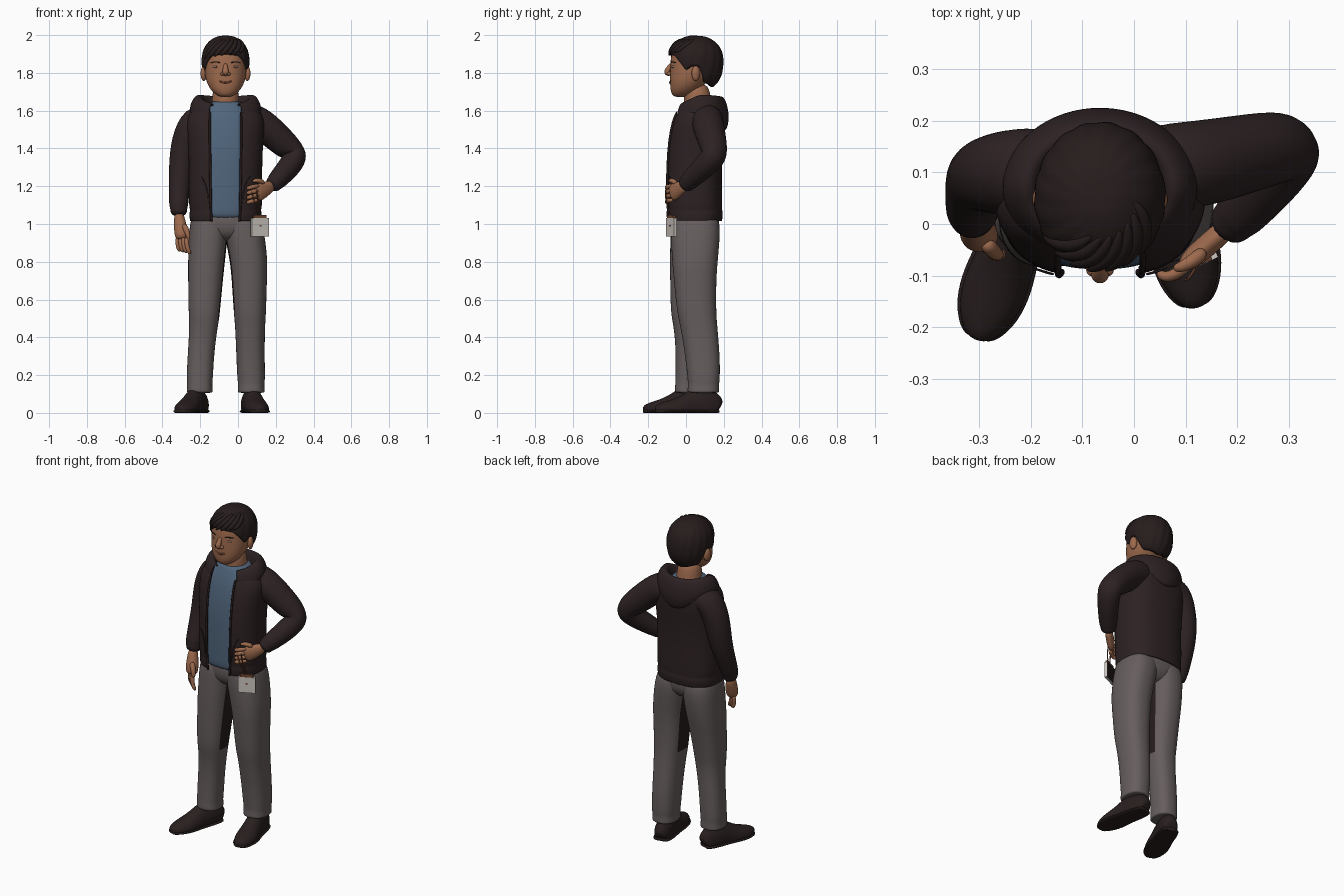
import bpy, bmesh, math
from mathutils import Vector, Matrix

CX = -0.066  # body centre line


def material(name, r, g, b):
    m = bpy.data.materials.new(name)
    m.diffuse_color = (r, g, b, 1)
    return m


SKIN = material("skin", 0.34, 0.145, 0.075)
HAIR = material("dark hair", 0.020, 0.012, 0.012)
JACKET = material("dark jacket", 0.026, 0.0155, 0.0165)
SHIRT = material("blue shirt", 0.08, 0.13, 0.20)
PANTS = material("grey trousers", 0.135, 0.112, 0.112)
SHOES = material("dark leather", 0.022, 0.0135, 0.0135)
CARD = material("pale card", 0.60, 0.56, 0.52)
STRAP = material("brown strap", 0.16, 0.06, 0.03)
WHITE = material("eye white", 0.40, 0.30, 0.25)
LIPS = material("lips", 0.25, 0.085, 0.05)


def finish(name, bm, mat):
    bmesh.ops.recalc_face_normals(bm, faces=bm.faces[:])
    for f in bm.faces:
        f.smooth = True
    me = bpy.data.meshes.new(name)
    bm.to_mesh(me)
    bm.free()
    me.materials.append(mat)
    ob = bpy.data.objects.new(name, me)
    bpy.context.collection.objects.link(ob)
    return ob


def sheet(name, rows, mat, closed=True, caps=True, sub=2, thick=0):
    """Joins rows of points into a surface."""
    bm = bmesh.new()
    vs = [[bm.verts.new(p) for p in row] for row in rows]
    n = len(rows[0])
    for a, b in zip(vs, vs[1:]):
        for i in range(n if closed else n - 1):
            j = (i + 1) % n
            bm.faces.new((a[i], a[j], b[j], b[i]))
    if closed and caps:
        bm.faces.new(vs[0])
        bm.faces.new(vs[-1])
    ob = finish(name, bm, mat)
    if thick:
        ob.modifiers.new("thickness", "SOLIDIFY").thickness = thick
    if sub:
        s = ob.modifiers.new("smooth", "SUBSURF")
        s.levels = s.render_levels = sub
    return ob


def loft(name, rings, mat, p=2.3, n=28, **kw):
    """Horizontal rings: z, centre x, half width, front y, back y, optional front gap."""
    rows = []
    for z, cx, rx, yf, yb, *gap in rings:
        cy, ry, row = (yf + yb) / 2, (yb - yf) / 2, []
        a0 = math.asin((gap[0] / rx) ** (p / 2)) if gap else 0
        for i in range(n):
            a = a0 + (2 * math.pi - 2 * a0) * i / (n - 1 if gap else n)
            s, c = math.sin(a), math.cos(a)
            row.append((cx + rx * math.copysign(abs(s) ** (2 / p), s),
                        cy - ry * math.copysign(abs(c) ** (2 / p), c), z))
        rows.append(row)
    return sheet(name, rows, mat, closed=len(rings[0]) == 5, **kw)


def tube(name, path, radii, mat, n=12, floor=None, sub=2):
    """Tapered tube; a radius may be a (side, up) pair."""
    pts = [Vector(q) for q in path]
    rows, side = [], None
    for i, q in enumerate(pts):
        t = (pts[min(i + 1, len(pts) - 1)] - pts[max(i - 1, 0)]).normalized()
        if side is None:
            side = t.cross(Vector((0, 0, 1)) if abs(t.z) < 0.7 else Vector((0, 1, 0)))
        side = (side - t * side.dot(t)).normalized()
        up = side.cross(t)
        r = radii[i] if isinstance(radii[i], tuple) else (radii[i], radii[i])
        row = [q + side * r[0] * math.cos(k * math.tau / n) + up * r[1] * math.sin(k * math.tau / n)
               for k in range(n)]
        if floor is not None:
            row = [Vector((v.x, v.y, max(v.z, floor))) for v in row]
        rows.append(row)
    return sheet(name, rows, mat, sub=sub)


def ball(name, loc, size, mat, rot=0.0):
    bm = bmesh.new()
    bmesh.ops.create_uvsphere(bm, u_segments=20, v_segments=12, radius=1)
    bm.transform(Matrix.Translation(loc) @ Matrix.Rotation(rot, 4, "Z") @ Matrix.Diagonal((*size, 1)))
    return finish(name, bm, mat)


# Head, neck and face
loft("head", [(1.672, CX, .025, -.055, 0), (1.682, CX, .050, -.074, .03), (1.71, CX, .080, -.083, .07),
              (1.75, CX, .101, -.085, .11), (1.79, CX, .110, -.085, .15), (1.84, CX, .113, -.084, .17),
              (1.90, CX, .11, -.08, .175), (1.95, CX, .09, -.055, .15), (1.98, CX, .05, 0, .1)], SKIN, p=2.2)
tube("neck", [(CX, .075, 1.56), (CX, .06, 1.64), (CX, .055, 1.75)], [.085, .072, .07], SKIN, n=16)
tube("nose", [(CX, -.075, 1.85), (CX, -.092, 1.825), (CX, -.105, 1.803), (CX, -.085, 1.785)],
     [.009, .014, .02, .01], SKIN)
tube("mouth", [(CX - .048, -.066, 1.766), (CX - .024, -.083, 1.752), (CX, -.088, 1.748),
               (CX + .024, -.083, 1.752), (CX + .048, -.066, 1.766)], [.002, .005, .006, .005, .002], LIPS, n=8)
for s, side in ((-1, "right"), (1, "left")):
    ball(side + "_ear", (CX + s * .115, .052, 1.797), (.016, .023, .040), SKIN, s * .35)
    ball(side + "_nostril", (CX + s * .016, -.088, 1.795), (.011, .013, .010), SKIN)
    ball(side + "_eye", (CX + s * .050, -.064, 1.832), (.017, .012, .007), WHITE, s * .35)
    ball(side + "_iris", (CX + s * .049, -.072, 1.832), (.006, .005, .006), STRAP)
    tube(side + "_eyebrow", [(CX + s * .026, -.081, 1.854), (CX + s * .055, -.072, 1.860),
                             (CX + s * .080, -.053, 1.853)], [.003, .004, .002], HAIR, n=8)


# Hair: cap with an uneven hairline and swept tufts
def hair_point(a, z, k=1.0):
    d = abs(z - 1.855) / (.145 if z > 1.855 else .165)
    s = k * math.sqrt(max(0, 1 - d ** 2.4))
    return Vector((CX + .129 * s * math.sin(a), .052 - .148 * s * math.cos(a), z))


HAIRLINE = [(0, 1.90), (35, 1.892), (52, 1.86), (68, 1.81), (80, 1.835), (98, 1.835), (115, 1.745), (181, 1.72)]


def hairline(a):
    deg = math.degrees(min(a, math.tau - a))
    for (a0, z0), (a1, z1) in zip(HAIRLINE, HAIRLINE[1:]):
        if deg <= a1:
            return z0 + (z1 - z0) * (deg - a0) / (a1 - a0)


rows = []
for j in range(13):
    v = .1 + .9 * j / 12
    row = []
    for i in range(80):
        a = math.tau * i / 80
        z = 2.0 - (2.0 - hairline(a)) * v ** 1.8
        row.append(hair_point(a, z, .97 + .03 * abs(math.sin(8 * a + 4 * v))))
    rows.append(row)
rows.append([p + (Vector((CX, .05, p.z)) - p) * .18 for p in rows[-1]])  # turned-in edge
sheet("hair", rows, HAIR, sub=1)
for k in range(7):
    a = -1.05 + .28 * k
    tube("hair_tuft_%d" % k, [hair_point(a + .85, 1.98, .9), hair_point(a + .55, 1.955, .96),
                              hair_point(a + .22, 1.92, .97), hair_point(a, 1.872 + .006 * k)],
         [.008, .017, .017, .003], HAIR, n=8)

# Shirt and open jacket
loft("shirt", [(1.026, CX, .15, -.085, .15), (1.045, CX, .155, -.088, .15), (1.3, CX, .16, -.09, .15),
               (1.45, CX, .16, -.08, .16), (1.56, CX, .155, -.055, .16), (1.61, CX, .12, -.035, .15),
               (1.64, CX, .09, -.022, .135), (1.65, CX, .083, -.015, .132)], SHIRT, p=2.5)
body = [(1.013, .186, -.095, .188, .074), (1.02, .190, -.098, .192, .075), (1.06, .192, -.102, .196, .077),
        (1.075, .187, -.098, .190, .077), (1.10, .196, -.103, .194, .078), (1.3, .193, -.105, .187, .081),
        (1.45, .200, -.093, .20, .083), (1.54, .21, -.074, .205, .083), (1.60, .19, -.05, .198, .082),
        (1.64, .125, -.03, .175, .085)]
loft("jacket_body", [(z, CX, *r) for z, *r in body], JACKET, p=2.5, n=40, thick=.012)
for s, side in ((-1, "right"), (1, "left")):
    path = []
    for z, rx, yf, yb, g in body[:-1]:
        path.append((CX + s * g, (yf + yb) / 2 - (yb - yf) / 2 * (1 - (g / rx) ** 2.5) ** .4 - .002, z))
    tube(side + "_zip_edge", path, [.007] * len(path), HAIR, n=8, sub=1)
    tube(side + "_pocket_seam", [(CX + s * .09, -.097, 1.10), (CX + s * .095, -.097, 1.2),
                                 (CX + s * .135, -.084, 1.26)], [.003] * 3, JACKET, n=6, sub=1)

# Hood folded down around the neck, hanging to a point at the back
rows = []
for i in range(33):
    a = .5 + (math.tau - 1.0) * i / 32
    c = math.cos(a)
    b, f = max(0, -c) ** 3, max(0, c)
    rows.append([(CX + .188 * s * math.sin(a), .068 - (.135 if c > 0 else .157) * s * c, z - .05 * f)
                 for s, z in ((.50, 1.57), (.60, 1.66), (.74, 1.692 - .01 * b), (.90, 1.672 - .01 * b),
                              (1.0, 1.632 - .03 * b), (1.02, 1.59 - .045 * b), (.93, 1.57 - .08 * b),
                              (.8, 1.565 - .07 * b))])
sheet("hood", rows, JACKET, closed=False, sub=2, thick=.01)

# Sleeves with ribbed cuffs
tube("right_sleeve", [(-.13, .105, 1.56), (-.235, .1, 1.55), (-.282, .097, 1.44), (-.302, .092, 1.30),
                      (-.312, .052, 1.18), (-.314, .022, 1.10), (-.314, .02, 1.09), (-.313, .008, 1.04)],
     [.085, .088, .077, .066, .056, .052, .046, .044], JACKET, n=16)
tube("left_sleeve", [(.0, .105, 1.57), (.105, .112, 1.55), (.2, .132, 1.465), (.278, .150, 1.395),
                     (.305, .150, 1.358), (.278, .105, 1.310), (.224, .04, 1.250), (.203, .017, 1.228),
                     (.198, .012, 1.222), (.175, -.013, 1.195)],
     [.085, .088, .08, .072, .070, .064, .055, .051, .046, .043], JACKET, n=16)

# Hands
tube("right_palm", [(-.313, .01, 1.06), (-.309, -.003, 1.01), (-.300, -.022, .96), (-.297, -.030, .915)],
     [(.026, .03), (.032, .034), (.040, .036), (.034, .028)], SKIN)
tube("right_thumb", [(-.29, -.035, 1.0), (-.268, -.058, .96), (-.260, -.062, .915)], [.018, .016, .010], SKIN, n=8)
tube("left_palm", [(.185, -.003, 1.205), (.155, -.03, 1.19), (.12, -.06, 1.172), (.095, -.082, 1.16)],
     [(.022, .03), (.023, .038), (.023, .05), (.016, .045)], SKIN)
tube("left_thumb", [(.14, -.05, 1.215), (.105, -.08, 1.235), (.075, -.088, 1.225)], [.017, .014, .009], SKIN, n=8)
for k in range(4):
    x, y, z = -.272 - .016 * k, -.053 + .014 * k, 1.202 - .025 * k
    tube("right_finger_%d" % k, [(x, y, .935), (x, y - .008, .885), (x + .012, y - .008, .855),
                                 (x + .018, y - .002, .840 + .008 * k)], [.014, .013, .012, .008], SKIN, n=8)
    tube("left_finger_%d" % k, [(.115, -.07, z), (.078, -.102, z - .004), (.055, -.103, z - .012),
                                (.046, -.092, z - .016)], [.013, .013, .012, .007], SKIN, n=8)

# Card hanging from a strap
turn = Matrix.Translation((.115, -.078, .983)) @ Matrix.Rotation(.43, 4, "Z")
for name, loc, size, mat in (("card", (0, 0, 0), (.1, .016, .096), CARD),
                             ("card_back", (0, .010, 0), (.094, .006, .092), HAIR),
                             ("card_flap", (0, 0, .056), (.075, .014, .018), STRAP),
                             ("card_stud", (0, -.008, .008), (.010, .004, .010), STRAP)):
    bm = bmesh.new()
    bmesh.ops.create_cube(bm, size=1)
    bm.transform(turn @ Matrix.Translation(loc) @ Matrix.Diagonal((*size, 1)))
    ob = finish(name, bm, mat)
    for p in ob.data.polygons:
        p.use_smooth = False
for k in (0, 1):
    tube("strap_%d" % k, [(.068 + .03 * k, -.108, 1.19), (.085 + .02 * k, -.11, 1.12), (.108 + .014 * k, -.08, 1.045)],
         [.004] * 3, STRAP, n=6, sub=1)

# Trousers, with dark inner thighs
loft("trouser_hips", [(.905, -.06, .08, .0, .11), (.925, -.06, .12, -.05, .15), (.97, -.062, .165, -.076, .176),
                      (1.03, -.064, .180, -.08, .178), (1.07, -.065, .175, -.07, .165)], PANTS, p=2.5)
right = [(.105, -.203, .066, -.05, .088), (.112, -.203, .070, -.06, .094), (.15, -.203, .066, -.057, .091),
         (.18, -.203, .070, -.056, .094), (.3, -.197, .070, -.054, .095), (.42, -.186, .073, -.06, .096),
         (.5, -.179, .080, -.075, .10), (.56, -.178, .085, -.082, .11), (.7, -.172, .092, -.084, .135),
         (.8, -.167, .098, -.086, .16), (.93, -.158, .103, -.083, .18), (1.0, -.152, .103, -.081, .18),
         (1.06, -.15, .09, -.07, .16)]
left = [(.105, .07, .068, .015, .17), (.112, .07, .073, .006, .178), (.15, .07, .069, .011, .174),
        (.18, .07, .074, .008, .18), (.3, .066, .075, -.004, .18), (.46, .064, .079, -.03, .166),
        (.53, .063, .086, -.048, .160), (.7, .060, .093, -.064, .160), (.8, .058, .100, -.074, .168),
        (.93, .037, .106, -.080, .18), (1.0, .024, .105, -.079, .18), (1.06, .02, .09, -.07, .16)]
for side, rings, inward in (("right", right, 1), ("left", left, -1)):
    ob = loft(side + "_trouser_leg", rings, PANTS, p=2.4)
    ob.data.materials.append(HAIR)
    for f in ob.data.polygons:
        if f.normal.x * inward > .93 and .5 < f.center.z < .95:
            f.material_index = 1

# Shoes with soles
STATIONS = [(0, .030, .06), (.04, .046, .10), (.2, .056, .14), (.38, .055, .135), (.5, .058, .105),
            (.65, .065, .08), (.82, .060, .062), (.95, .038, .048), (1, .016, .03)]
for side, heel, toe in (("right", (-.190, .100), (-.305, -.224)), ("left", (.056, .174), (.120, -.162))):
    h, t = Vector((*heel, 0)), Vector((*toe, 0))
    tube(side + "_shoe", [h.lerp(t, q) + Vector((0, 0, .3 * z)) for q, w, z in STATIONS],
         [(w, .7 * z) for q, w, z in STATIONS], SHOES, n=20, floor=.004)
    tube(side + "_sole", [h.lerp(t, q) + Vector((0, 0, .008)) for q, w, z in STATIONS],
         [(w + .006, .014) for q, w, z in STATIONS], HAIR, n=20, floor=0)
